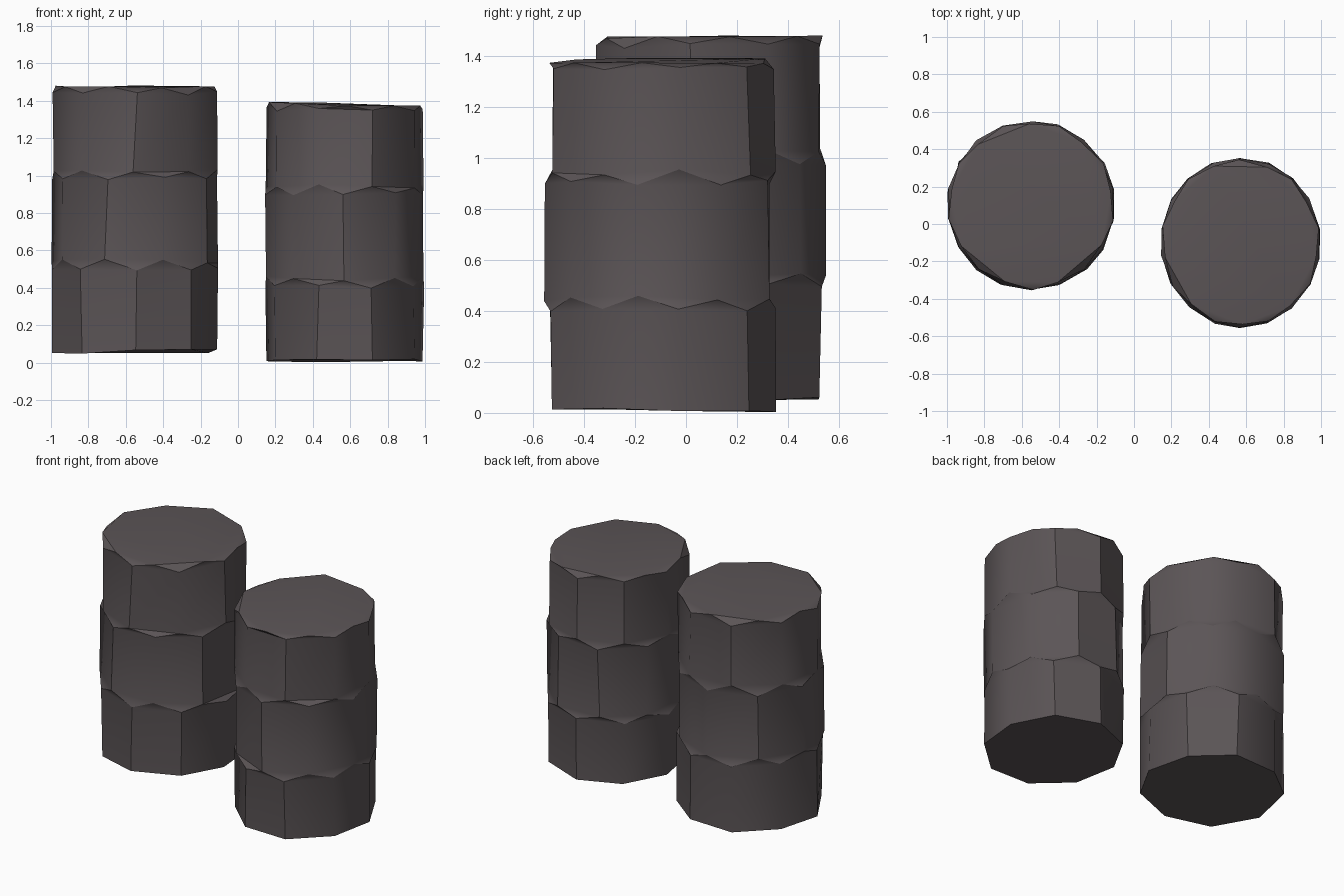
import bpy, bmesh, math, random

if "Cube" in bpy.data.objects:
    bpy.data.objects.remove(bpy.data.objects["Cube"])
random.seed(5)

mat = bpy.data.materials.new("dark stone")
mat.diffuse_color = (0.105, 0.09, 0.094, 1)
mat.use_nodes = True
mat.node_tree.nodes["Principled BSDF"].inputs["Base Color"].default_value = mat.diffuse_color
N = 9  # sides of each drum


def column(name, cx, cy, rx, ry, rings):
    """Stack of nine-sided drums; rings = (z, phase in half steps, radius factor)."""
    bm = bmesh.new()
    loops = []
    for z, half, f in rings:
        loop = []
        for k in range(N):
            a = math.radians(-90) + (k + half / 2 + random.uniform(-0.04, 0.04)) * math.tau / N
            r = f * random.uniform(0.985, 1.005)
            loop.append(bm.verts.new((cx + rx * r * math.cos(a), cy + ry * r * math.sin(a),
                                      z + random.uniform(-0.012, 0.012))))
        loops.append((half, loop))
    # walls: quads inside a drum, triangle zigzag where the drums are turned
    for (h0, a), (h1, b) in zip(loops, loops[1:]):
        for k in range(N):
            n = (k + 1) % N
            if h0 == h1:
                bm.faces.new((a[k], a[n], b[n], b[k]))
            elif h1 > h0:
                bm.faces.new((a[k], a[n], b[k]))
                bm.faces.new((b[k], a[n], b[n]))
            else:
                bm.faces.new((a[k], b[n], b[k]))
                bm.faces.new((a[k], a[n], b[n]))
    # end caps
    bm.faces.new(loops[0][1][::-1])
    bm.faces.new(loops[-1][1])
    bmesh.ops.recalc_face_normals(bm, faces=bm.faces)
    me = bpy.data.meshes.new(name)
    bm.to_mesh(me)
    bm.free()
    me.materials.append(mat)
    ob = bpy.data.objects.new(name, me)
    bpy.context.collection.objects.link(ob)
    bpy.ops.object.select_all(action='DESELECT')
    ob.select_set(True)
    bpy.context.view_layer.objects.active = ob
    bpy.ops.object.shade_smooth_by_angle(angle=math.radians(40.5))


# tall column at the back left
column("tall_stone_column", -0.55, 0.10, 0.45, 0.455, [
    (0.06, 0, 1), (0.50, 0, 1), (0.545, 1, 1), (0.98, 1, 1),
    (1.03, 0, 0.99), (1.44, 0, 0.99), (1.47, 1, 0.96)])

# shorter column at the front right
column("short_stone_column", 0.57, -0.10, 0.43, 0.455, [
    (0.015, 1, 1), (0.41, 1, 1), (0.45, 0, 1), (0.90, 0, 1),
    (0.945, 1, 1), (1.355, 1, 0.99), (1.382, 0, 0.96)])
